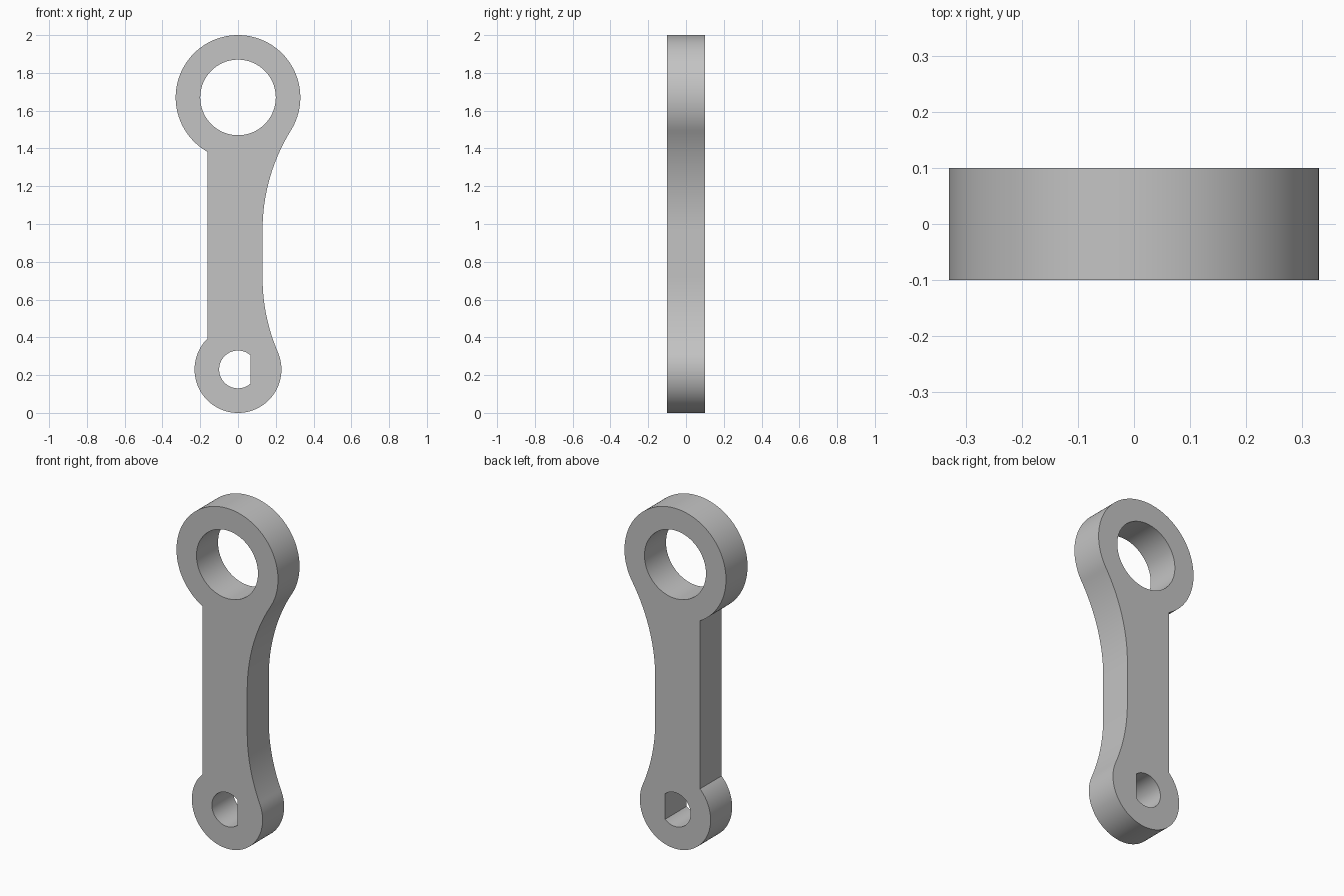
import bpy
import bmesh
from math import acos, asin, sin, cos, pi, sqrt

cube = bpy.data.objects.get("Cube")
if cube:
    bpy.data.objects.remove(cube, do_unlink=True)

# Main dimensions
HALF_DEPTH = 0.1
BIG_Z, BIG_R, BIG_HOLE = 1.67, 0.33, 0.20
SMALL_Z, SMALL_R, SMALL_HOLE = 0.23, 0.23, 0.10
LEFT_X, RIGHT_X, FILLET_R, FLAT_X = -0.161, 0.13, 1.0, 0.066


def arc(cx, cz, r, start, end, steps):
    return [(cx + r * cos(start + (end - start) * i / steps),
             cz + r * sin(start + (end - start) * i / steps)) for i in range(steps + 1)]


# Concave edge: arcs tangent to the shank and to each end ring
fillet_x = RIGHT_X + FILLET_R
big_a = acos(fillet_x / (FILLET_R + BIG_R))
small_a = acos(fillet_x / (FILLET_R + SMALL_R))
big_fillet_z = BIG_Z - (FILLET_R + BIG_R) * sin(big_a)
small_fillet_z = SMALL_Z + (FILLET_R + SMALL_R) * sin(small_a)

# Outer outline, counter-clockwise; shared tangent points are dropped
outline = arc(0, BIG_Z, BIG_R, -big_a, pi + acos(-LEFT_X / BIG_R), 96)
outline += arc(0, SMALL_Z, SMALL_R, pi - acos(-LEFT_X / SMALL_R), 2 * pi + small_a, 80)
outline += arc(fillet_x, small_fillet_z, FILLET_R, pi + small_a, pi, 24)[1:]
outline += arc(fillet_x, big_fillet_z, FILLET_R, pi, pi - big_a, 30)[:-1]

# Round bore and D-shaped bore
round_bore = arc(0, BIG_Z, BIG_HOLE, 0, 2 * pi, 96)[:-1]
flat_a = acos(FLAT_X / SMALL_HOLE)
d_bore = arc(0, SMALL_Z, SMALL_HOLE, flat_a, 2 * pi - flat_a, 56)

# Filled flat curve, given thickness
curve = bpy.data.curves.new("link_arm", "CURVE")
curve.dimensions = "2D"
curve.fill_mode = "BOTH"
curve.extrude = HALF_DEPTH
for loop in (outline, round_bore, d_bore):
    spline = curve.splines.new("POLY")
    spline.points.add(len(loop) - 1)
    for point, (x, z) in zip(spline.points, loop):
        point.co = (x, z, 0, 1)
    spline.use_cyclic_u = True

arm = bpy.data.objects.new("link_arm", curve)
bpy.context.collection.objects.link(arm)
arm.rotation_euler.x = pi / 2
bpy.ops.object.select_all(action="DESELECT")
arm.select_set(True)
bpy.context.view_layer.objects.active = arm
bpy.ops.object.convert(target="MESH")
bpy.ops.object.transform_apply(location=False, rotation=True, scale=False)
arm = bpy.context.object

# Weld caps to walls
bm = bmesh.new()
bm.from_mesh(arm.data)
bmesh.ops.remove_doubles(bm, verts=bm.verts, dist=0.0001)
bmesh.ops.recalc_face_normals(bm, faces=bm.faces)
bm.to_mesh(arm.data)
bm.free()

# Grey metal
grey = bpy.data.materials.new("plain_grey")
grey.use_nodes = True
colour = (0.55, 0.55, 0.55, 1)
grey.diffuse_color = colour
grey.node_tree.nodes["Principled BSDF"].inputs["Base Color"].default_value = colour
arm.data.materials.clear()
arm.data.materials.append(grey)
bpy.ops.object.shade_smooth_by_angle(angle=pi / 6)
